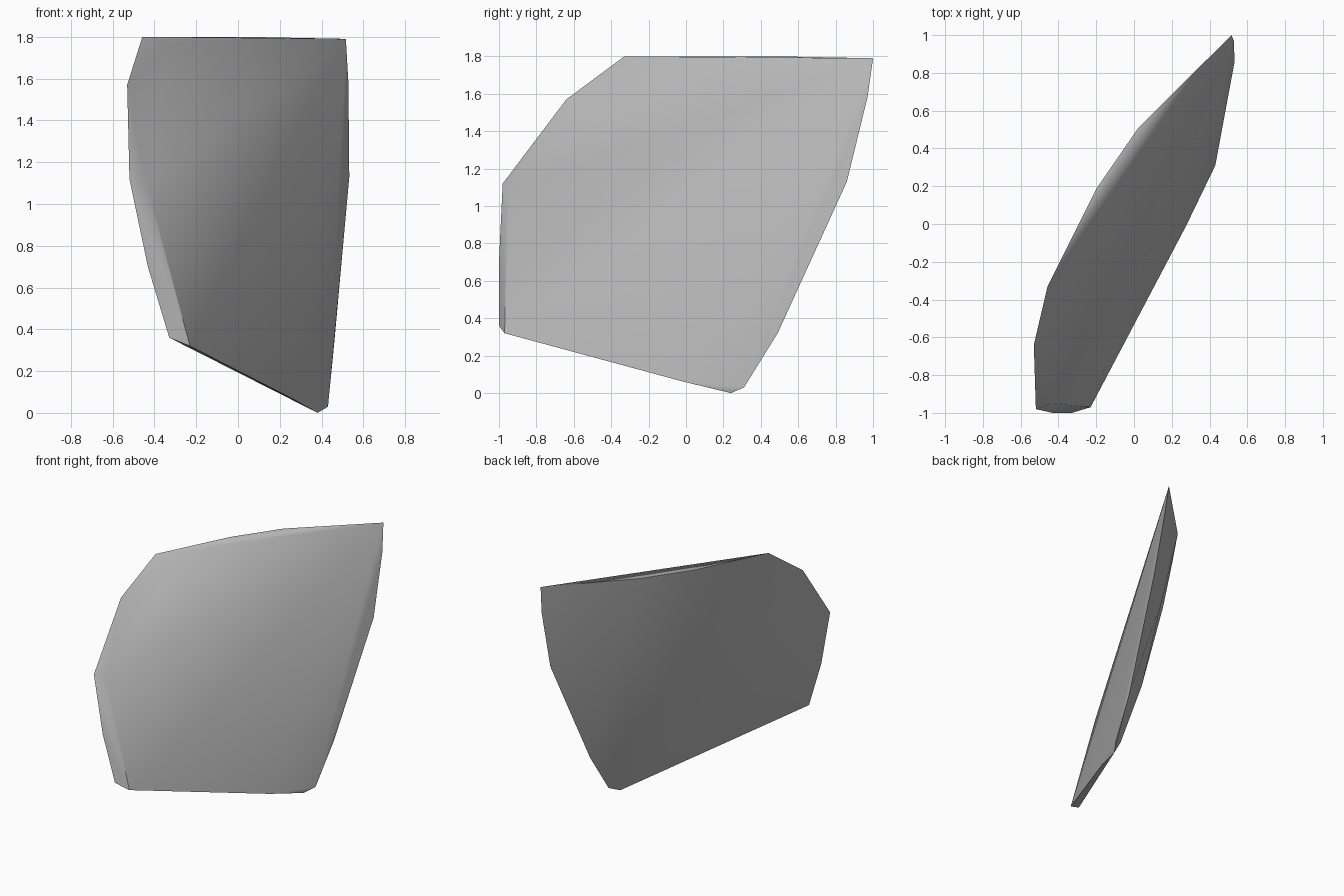
import bpy
import bmesh
import math
from mathutils import Vector

# Remove the default cube only
default_cube = bpy.data.objects.get("Cube")
if default_cube:
    bpy.data.objects.remove(default_cube, do_unlink=True)


def make_material(name, colour):
    material = bpy.data.materials.new(name)
    material.use_nodes = True
    material.diffuse_color = colour
    shader = next(n for n in material.node_tree.nodes if n.type == "BSDF_PRINCIPLED")
    shader.inputs["Base Color"].default_value = colour
    return material


def shard_point(y, z, depth):
    """Place a point at a given depth behind the slanted flat face."""
    return Vector((0.268 + 0.472 * y - 0.125 * z - depth, y, z))


# Outline of the flat face: (y, z, depth)
flat_rim = [
    (1.0, 1.79, 0), (0.97, 1.58, 0), (0.86, 1.13, 0), (0.49, 0.32, 0),
    (0.31, 0.03, -0.02), (0.24, 0, 0), (-0.01, 0.06, -0.02), (-0.97, 0.32, 0),
]

# Bevelled corners of the front face
front_corners = [(-0.95, 1.09, 0.12), (-0.24, 1.77, 0.27)]

# Outer edge running up the narrow end and along the top
outer_edge = [
    (-1.0, 0.36, 0.08), (-1.0, 0.7, 0.14), (-0.98, 1.12, 0.185),
    (-0.64, 1.57, 0.3), (-0.33, 1.8, 0.345), (0.19, 1.8, 0.33), (0.51, 1.8, 0.26),
]

# Gentle bulge of the back
back_bulge = [
    (0.21, 1.37, 0.287), (0.11, 0.73, 0.207), (0.13, 0.18, 0.072),
    (-0.4, 1.15, 0.28), (-0.4, 0.65, 0.21), (0.5, 1.2, 0.19),
]

# Wrap all the points in one convex shell
bm = bmesh.new()
for point in flat_rim + front_corners + outer_edge + back_bulge:
    bm.verts.new(shard_point(*point))
hull = bmesh.ops.convex_hull(bm, input=bm.verts[:])
loose = [v for v in hull["geom_interior"] if isinstance(v, bmesh.types.BMVert)]
bmesh.ops.delete(bm, geom=loose, context="VERTS")
bmesh.ops.dissolve_limit(bm, angle_limit=math.radians(1), verts=bm.verts[:], edges=bm.edges[:])
bmesh.ops.recalc_face_normals(bm, faces=bm.faces[:])

mesh = bpy.data.meshes.new("stone_shard")
bm.to_mesh(mesh)
bm.free()
mesh.materials.append(make_material("plain grey", (0.5, 0.5, 0.5, 1)))
shard = bpy.data.objects.new("stone_shard", mesh)
bpy.context.collection.objects.link(shard)

# Smooth shading with the rim kept crisp
bpy.ops.object.select_all(action="DESELECT")
shard.select_set(True)
bpy.context.view_layer.objects.active = shard
bpy.ops.object.shade_smooth_by_angle(angle=math.radians(35))
